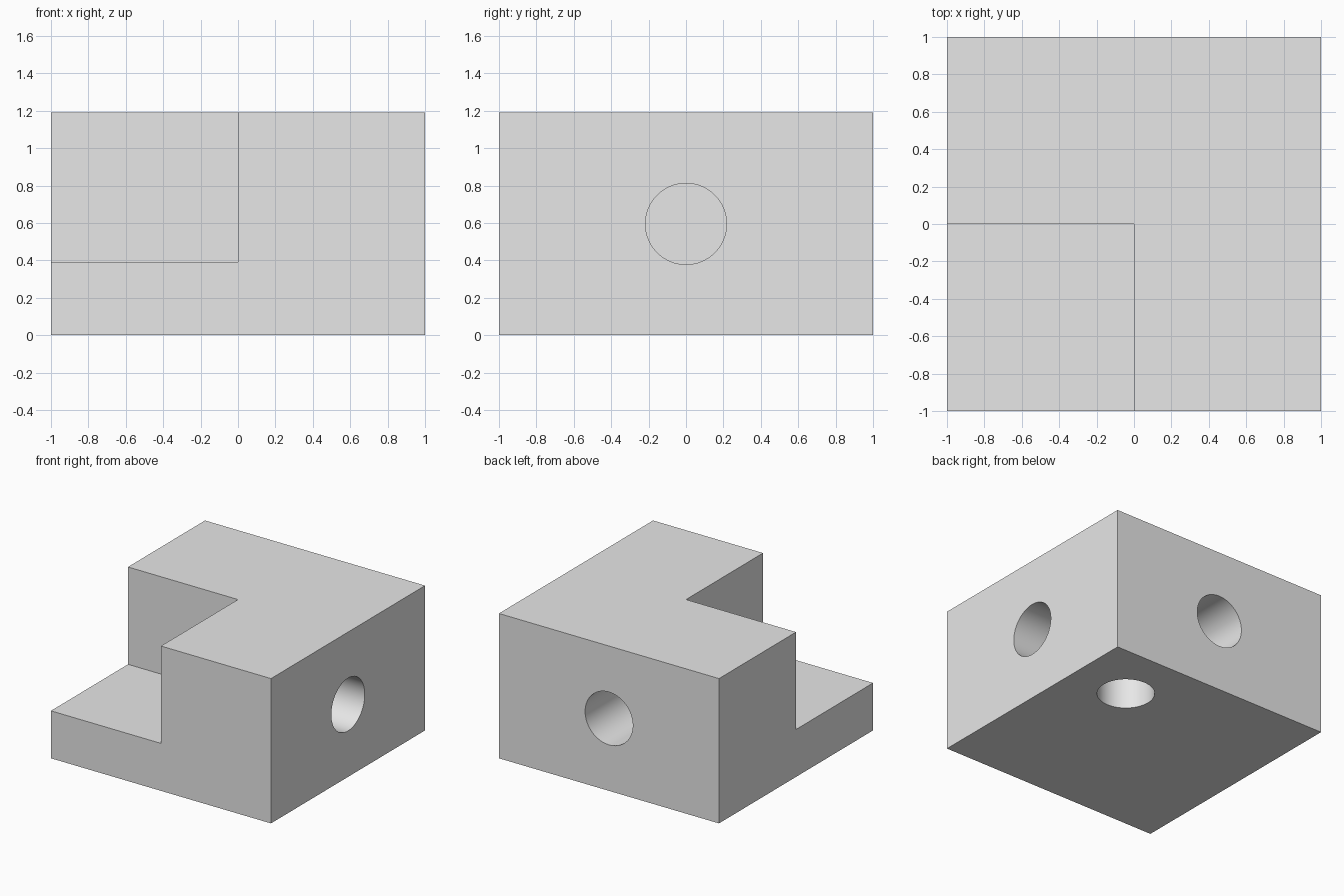
import bpy
import math

if "Cube" in bpy.data.objects:
    bpy.data.objects.remove(bpy.data.objects["Cube"])

H = 1.19            # block height
STEP = 0.39         # height of the low corner
R = 0.217           # hole radius
DEPTH = 0.55        # blind hole depth

grey = bpy.data.materials.new("light_grey")
grey.diffuse_color = (0.8, 0.8, 0.8, 1.0)
grey.use_nodes = True
grey.node_tree.nodes["Principled BSDF"].inputs["Base Color"].default_value = grey.diffuse_color


def box(name, lo, hi):
    bpy.ops.mesh.primitive_cube_add(size=1, location=[(a + b) / 2 for a, b in zip(lo, hi)])
    ob = bpy.context.object
    ob.name = name
    ob.scale = [b - a for a, b in zip(lo, hi)]
    bpy.ops.object.transform_apply(location=False, rotation=False, scale=True)
    ob.data.materials.append(grey)
    return ob


def drill(name, mouth, rotation):
    # cylinder centred on the mouth, so half of it lies inside the block
    bpy.ops.mesh.primitive_cylinder_add(vertices=64, radius=R, depth=2 * DEPTH,
                                        location=mouth, rotation=rotation)
    ob = bpy.context.object
    ob.name = name
    ob.data.materials.append(grey)
    return ob


# main block
block = box("corner_block", (-1, -1, 0), (1, 1, H))

# corner notch and the three blind holes
q = math.pi / 2
cutters = [
    box("notch_cutter", (-1.5, -1.5, STEP), (0, 0, H + 0.5)),
    drill("right_hole_cutter", (1, 0, H / 2), (0, q, 0)),
    drill("back_hole_cutter", (0, 1, H / 2), (q, 0, 0)),
    drill("bottom_hole_cutter", (0.5, 0.5, 0), (0, 0, 0)),
]
bpy.ops.object.select_all(action='DESELECT')
block.select_set(True)
bpy.context.view_layer.objects.active = block
for c in cutters:
    mod = block.modifiers.new(c.name, 'BOOLEAN')
    mod.operation = 'DIFFERENCE'
    mod.solver = 'EXACT'
    mod.object = c
    bpy.ops.object.modifier_apply(modifier=mod.name)
for c in cutters:
    bpy.data.objects.remove(c, do_unlink=True)

# smooth hole walls, crisp block edges
bpy.ops.object.shade_smooth_by_angle(angle=math.radians(30))
